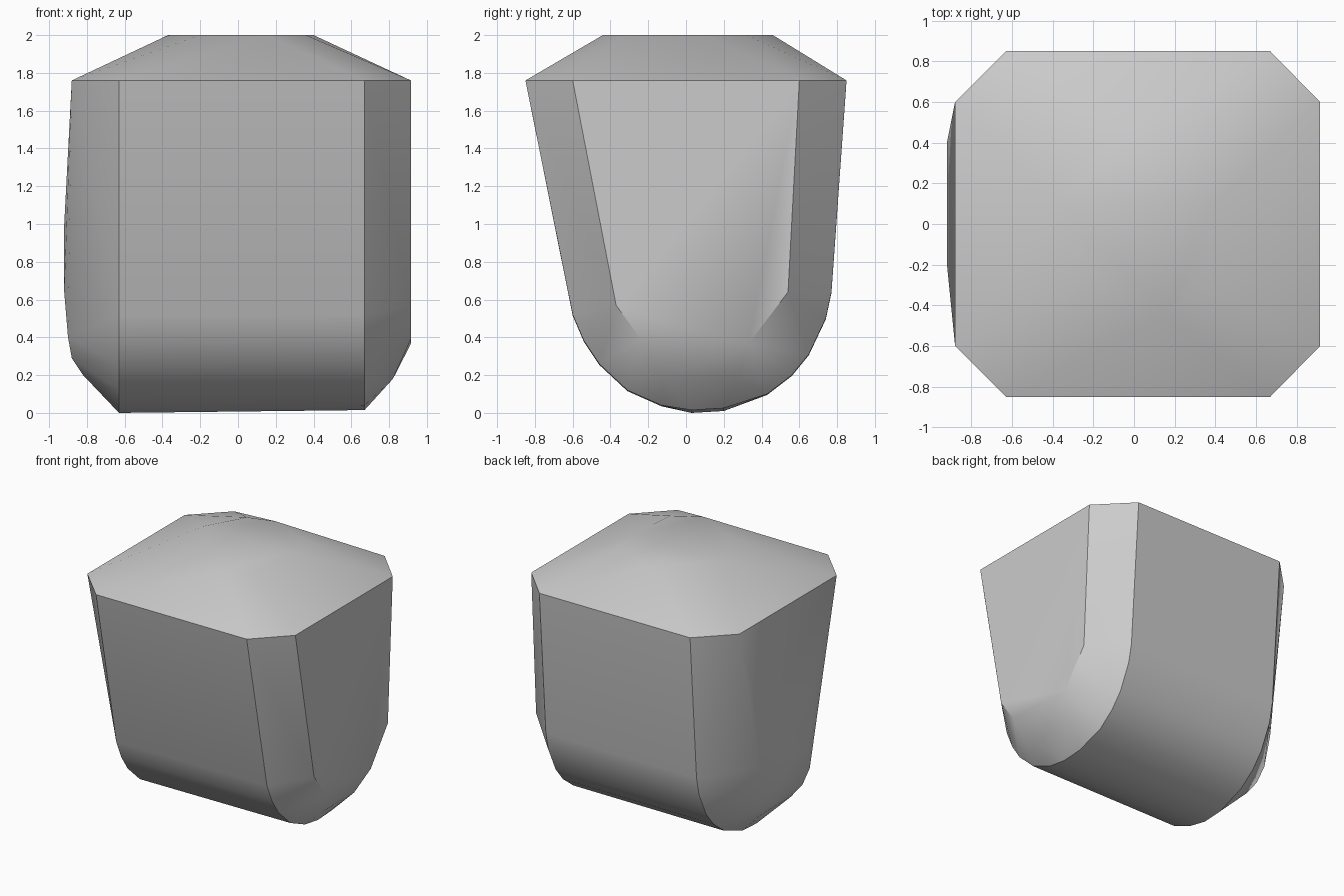
import bpy, bmesh
from math import radians

cube = bpy.data.objects.get("Cube")
if cube:
    bpy.data.objects.remove(cube, do_unlink=True)

grey = bpy.data.materials.new("plain grey")
grey.use_nodes = True
grey.diffuse_color = (0.6, 0.6, 0.6, 1)
grey.node_tree.nodes["Principled BSDF"].inputs["Base Color"].default_value = (0.6, 0.6, 0.6, 1)

# Rounded trough profile (y, z), swept across the width
trough = [(-.85, 1.76), (-.6, .52), (-.54, .38), (-.46, .26), (-.31, .12), (-.13, .04),
          (.03, .005), (.2, .015), (.43, .1), (.56, .2), (.65, .31), (.74, .5),
          (.77, .64), (.85, 1.76)]
points = [(-.63, y, max(z - .005, 0)) for y, z in trough[:-1]] + [(-.63, .85, 1.76)]
points[0] = (-.63, -.85, 1.76)
points += [(.67, y, z + (.01 if z < .02 else 0)) for y, z in trough]

# Narrower end faces (x, y, z), bevelled inward toward the bottom
points += [(.915, -.6, 1.76), (.915, -.37, .57), (.915, -.24, .39), (.82, -.12, .18),
           (.82, .26, .18), (.915, .33, .365), (.915, .54, .64), (.915, .6, 1.76)]
points += [(-.88, -.6, 1.76), (-.92, -.2, 1), (-.92, -.2, .64), (-.9, -.24, .4),
           (-.88, -.18, .29), (-.82, -.12, .2), (-.82, .26, .2), (-.88, .3, .29),
           (-.9, .36, .4), (-.92, .4, .64), (-.92, .4, 1), (-.88, .6, 1.76)]

# Flat crown above the shallow sloping lid
crown = [(0, .46), (-.2, .4), (-.37, .1), (-.2, -.27), (.16, -.44), (.36, -.32),
         (.4, .1), (.36, .32)]
points += [(x, y, 2) for x, y in crown]

# Wrap the sections in one closed skin
bm = bmesh.new()
for p in points:
    bm.verts.new(p)
hull = bmesh.ops.convex_hull(bm, input=bm.verts)
loose = [v for v in bm.verts if not v.link_faces]
bmesh.ops.delete(bm, geom=loose, context='VERTS')
bmesh.ops.dissolve_limit(bm, angle_limit=radians(1), verts=bm.verts, edges=bm.edges)
bmesh.ops.recalc_face_normals(bm, faces=bm.faces)
mesh = bpy.data.meshes.new("faceted_body")
bm.to_mesh(mesh)
bm.free()
mesh.materials.append(grey)
body = bpy.data.objects.new("faceted_body", mesh)
bpy.context.collection.objects.link(body)

# Soft shading on the shallow bends, crisp main edges
bpy.ops.object.select_all(action='DESELECT')
body.select_set(True)
bpy.context.view_layer.objects.active = body
bpy.ops.object.shade_smooth_by_angle(angle=radians(38))
